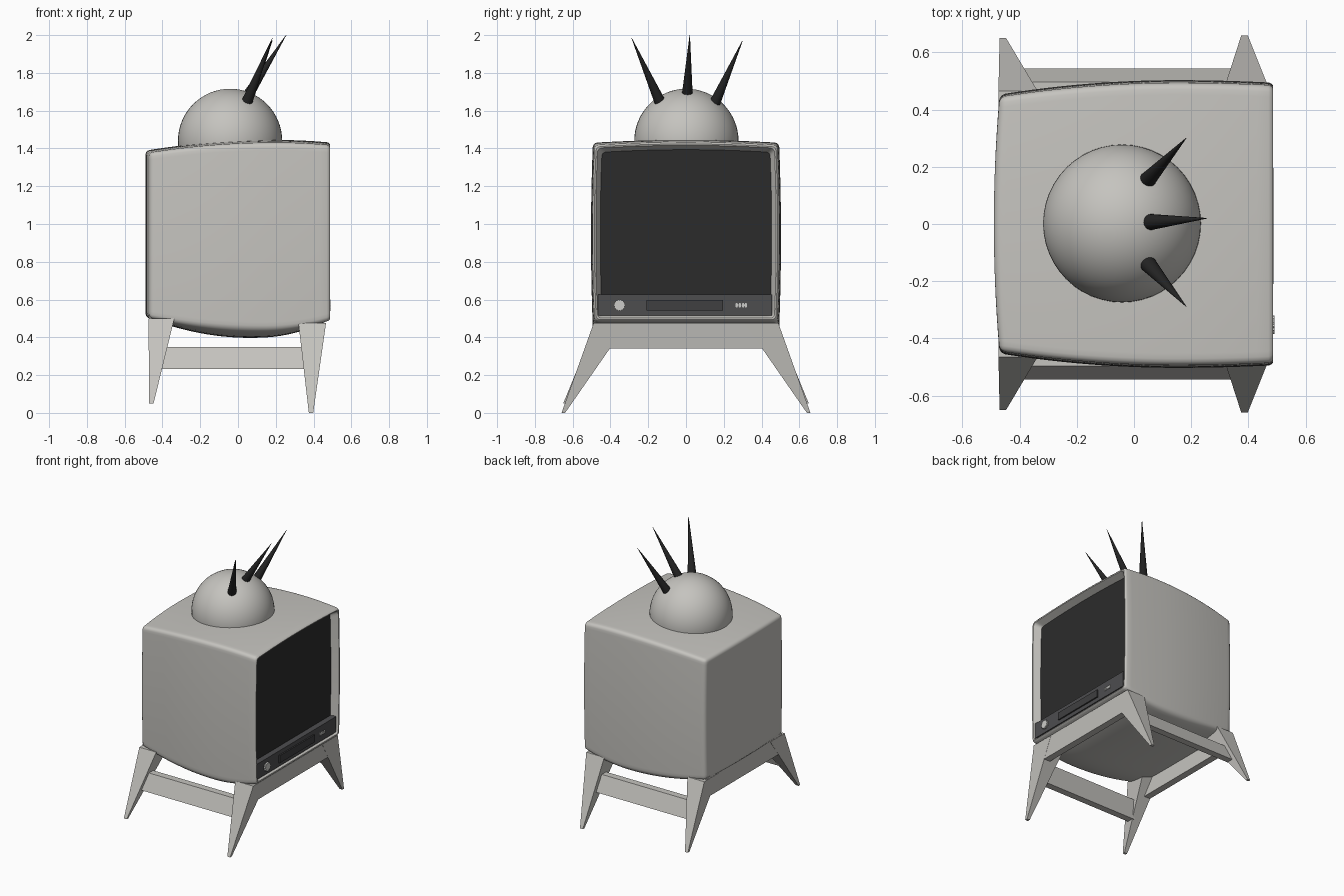
import bpy, bmesh, math
from mathutils import Vector

if "Cube" in bpy.data.objects:
    bpy.data.objects.remove(bpy.data.objects["Cube"])


def material(name, rgb):
    m = bpy.data.materials.new(name)
    m.diffuse_color = (*rgb, 1)
    m.use_nodes = True
    m.node_tree.nodes["Principled BSDF"].inputs["Base Color"].default_value = m.diffuse_color
    return m


SHELL = material("warm_grey", (0.56, 0.55, 0.52))
SCREEN = material("screen_black", (0.024, 0.024, 0.024))
SPIKE = material("spike_black", (0.018, 0.018, 0.018))
PANEL = material("panel_grey", (0.075, 0.075, 0.078))
SLOT = material("slot_grey", (0.05, 0.05, 0.052))
KNOB = material("knob_light", (0.6, 0.6, 0.58))


def finish(bm, name, mat, smooth=None):
    bmesh.ops.recalc_face_normals(bm, faces=bm.faces)
    me = bpy.data.meshes.new(name)
    bm.to_mesh(me)
    bm.free()
    me.materials.append(mat)
    ob = bpy.data.objects.new(name, me)
    bpy.context.collection.objects.link(ob)
    if smooth:
        bpy.ops.object.select_all(action='DESELECT')
        ob.select_set(True)
        bpy.context.view_layer.objects.active = ob
        bpy.ops.object.shade_smooth_by_angle(angle=math.radians(smooth))
    return ob


def hull(name, points, mat):
    bm = bmesh.new()
    for p in points:
        bm.verts.new(p)
    bmesh.ops.convex_hull(bm, input=bm.verts[:])
    bmesh.ops.dissolve_limit(bm, angle_limit=0.01, verts=bm.verts[:], edges=bm.edges[:])
    return finish(bm, name, mat)


def box(name, x, y, z, mat):
    return hull(name, [(a, b, c) for a in x for b in y for c in z], mat)


def arc(x, mid, left, right):
    """Curve that is 0 at mid and reaches left / right at the two ends."""
    return left * ((x - mid) / (mid + 0.48)) ** 2 if x < mid else right * ((x - mid) / (0.47 - mid)) ** 2


# Cabinet: bulging box, open at the screen side
bm = bmesh.new()
bmesh.ops.create_cube(bm, size=2)
bmesh.ops.subdivide_edges(bm, edges=bm.edges[:], cuts=23, use_grid_fill=True)
bmesh.ops.delete(bm, geom=[f for f in bm.faces if f.calc_center_median().x > 0.999], context='FACES')
sharp = [e for e in bm.edges if len(e.link_faces) == 2 and e.calc_face_angle() > 1]
bmesh.ops.bevel(bm, geom=sharp, offset=0.045, segments=3, profile=0.5, affect='EDGES')
for vert in bm.verts:
    u, v, w = vert.co
    x = -0.005 + 0.475 * u - 0.02 * max(0, -u) * (1 - v * v) + 0.01 * max(0, -u)
    half = (0.503 - arc(x, 0.15, 0.052, 0.008)) * (1 - 0.02 * w * w)
    top = 1.445 - arc(x, 0.2, 0.055, 0.012) - 0.015 * v * v
    low = 0.44 + arc(x, 0.15, 0.065, 0.045) - 0.045 * (1 - u * u) * (1 - v ** 6)
    t = (w + 1) / 2
    vert.co = (x, v * half, low * (1 - t) + top * t)
# Rim and funnel leading in to the screen
loop = [e for e in bm.edges if e.is_boundary]
last = 1.0
for x, s in ((0.48, 0.993), (0.486, 0.98), (0.484, 0.965), (0.43, 0.912)):
    new = bmesh.ops.extrude_edge_only(bm, edges=loop)["geom"]
    loop = [g for g in new if isinstance(g, bmesh.types.BMEdge) and g.is_boundary]
    for vert in {q for e in loop for q in e.verts}:
        vert.co = (x, vert.co.y * s / last, 0.957 + (vert.co.z - 0.957) * s / last)
    last = s
finish(bm, "cabinet", SHELL, 35)

# Screen and control panel
box("screen", (0.42, 0.435), (-0.457, 0.457), (0.522, 1.397), SCREEN)
box("control_panel", (0.425, 0.477), (-0.465, 0.456), (0.515, 0.628), PANEL)
box("tape_slot", (0.47, 0.487), (-0.21, 0.195), (0.543, 0.597), SLOT)


def disc(name, y, ry, rz, sides, x1, notch=1.0):
    ring = [(y + ry * k * math.cos(a), 0.57 + rz * k * math.sin(a))
            for i in range(sides)
            for a, k in [(2 * math.pi * i / sides, notch if i % 2 else 1.0)]]
    bm = bmesh.new()
    face = bm.faces.new([bm.verts.new((0.472, *p)) for p in ring])
    ext = bmesh.ops.extrude_face_region(bm, geom=[face])["geom"]
    for g in ext:
        if isinstance(g, bmesh.types.BMVert):
            g.co.x = x1
    return finish(bm, name, KNOB)


disc("dial", -0.352, 0.032, 0.032, 28, 0.491, 0.87)
for i, y in enumerate((0.268, 0.285, 0.302, 0.317)):
    disc(f"button_{i + 1}", y, 0.007, 0.013, 12, 0.483)

# Dome on top
bm = bmesh.new()
bmesh.ops.create_uvsphere(bm, u_segments=48, v_segments=32, radius=0.276)
bmesh.ops.translate(bm, verts=bm.verts, vec=(-0.042, 0.002, 1.44))
finish(bm, "dome", SHELL, 40)

# Spikes on the dome
spikes = [((0.045, -0.135, 1.64), (0.182, -0.288, 1.985)),
          ((0.045, 0.006, 1.67), (0.255, 0.02, 2.0)),
          ((0.042, 0.148, 1.63), (0.182, 0.3, 1.972))]
for i, (a, b) in enumerate(spikes):
    a, b = Vector(a), Vector(b)
    bm = bmesh.new()
    bmesh.ops.create_cone(bm, cap_ends=True, segments=20, radius1=0.03, radius2=0.001, depth=(b - a).length)
    bm.transform((b - a).to_track_quat('Z', 'Y').to_matrix().to_4x4())
    bmesh.ops.translate(bm, verts=bm.verts, vec=(a + b) / 2)
    finish(bm, f"spike_{i + 1}", SPIKE, 40)


# Splayed tapering legs and side rails, mirrored across y
def leg(name, s, top_x, top_y, top_z, foot_x, foot_y, foot_z):
    hull(name, [(x, s * y, top_z) for x in top_x for y in top_y]
         + [(x, s * y, foot_z) for x in foot_x for y in foot_y], SHELL)


for s, side in ((-1, "near"), (1, "far")):
    leg("screen_leg_" + side, s, (0.32, 0.466), (0.31, 0.489), 0.475, (0.375, 0.398), (0.64, 0.659), 0)
    leg("rear_leg_" + side, s, (-0.474, -0.337), (0.30, 0.465), 0.5, (-0.47, -0.447), (0.632, 0.65), 0.05)
    hull("side_rail_" + side, [(x, s * (y + d), z) for x in (-0.42, 0.385)
                               for y, z in ((0.497, 0.35), (0.543, 0.233)) for d in (0, -0.05)], SHELL)

# Cross rails under the cabinet
hull("screen_cross_rail", [(x + d, y * s, z) for s in (-1, 1) for d in (0, -0.05)
                           for x, y, z in ((0.465, 0.45, 0.475), (0.446, 0.42, 0.34))], SHELL)
hull("rear_cross_rail", [(x, y * s, z) for s in (-1, 1) for x in (-0.472, -0.422)
                         for y, z in ((0.43, 0.515), (0.42, 0.37))], SHELL)
